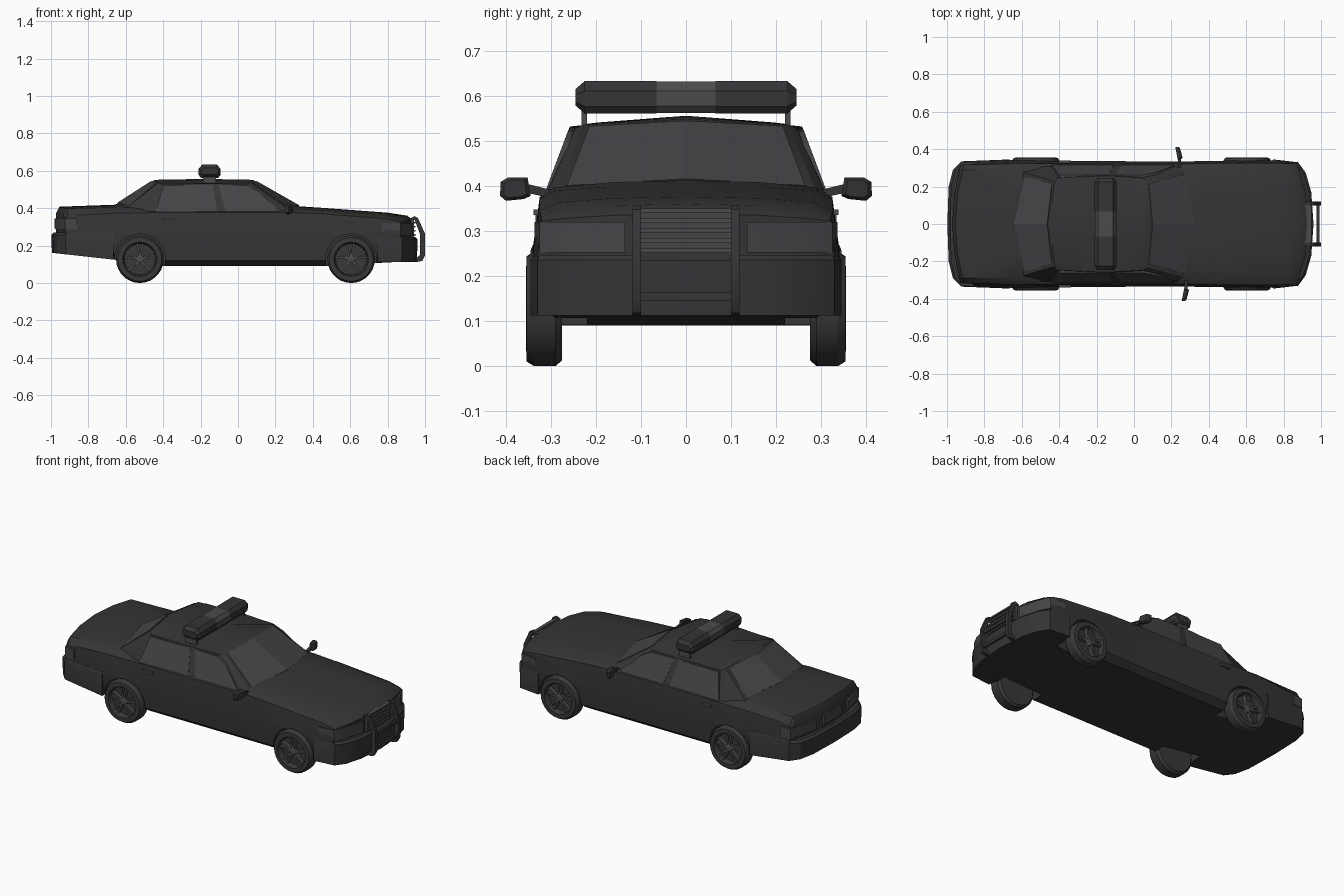
import bpy, bmesh
from math import cos, sin, pi

if "Cube" in bpy.data.objects:
    bpy.data.objects.remove(bpy.data.objects["Cube"])

def mat(name, c):
    m = bpy.data.materials.new(name)
    m.diffuse_color = (*c, 1)
    m.use_nodes = True
    m.node_tree.nodes["Principled BSDF"].inputs["Base Color"].default_value = m.diffuse_color
    return m

PAINT = mat("dark_paint", (0.035, 0.035, 0.037))
GLASS = mat("dark_glass", (0.06, 0.06, 0.065))
RUBBER = mat("rubber", (0.04, 0.04, 0.04))
METAL = mat("rim_metal", (0.07, 0.07, 0.07))

def finish(name, bm, m, smooth=True):
    bmesh.ops.remove_doubles(bm, verts=bm.verts, dist=1e-5)
    bmesh.ops.recalc_face_normals(bm, faces=bm.faces)
    me = bpy.data.meshes.new(name)
    bm.to_mesh(me)
    bm.free()
    ob = bpy.data.objects.new(name, me)
    bpy.context.collection.objects.link(ob)
    if m:
        me.materials.append(m)
    if smooth:
        bpy.ops.object.select_all(action='DESELECT')
        ob.select_set(True)
        bpy.context.view_layer.objects.active = ob
        bpy.ops.object.shade_smooth_by_angle(angle=0.5)
    return ob

def add_loft(bm, rings):
    """Closed rings of 3D points joined in order and capped at both ends."""
    vs = [[bm.verts.new(p) for p in r] for r in rings]
    n = len(vs[0])
    for a, b in zip(vs, vs[1:]):
        for i in range(n):
            bm.faces.new((a[i], a[(i + 1) % n], b[(i + 1) % n], b[i]))
    bm.faces.new(vs[0])
    bm.faces.new(vs[-1])

def solid(name, rings, m=PAINT, mirror=False):
    bm = bmesh.new()
    add_loft(bm, rings)
    if mirror:
        add_loft(bm, [[(x, -y, z) for x, y, z in r] for r in rings])
    return finish(name, bm, m)

def box(name, c, s, m=PAINT, mirror=False):
    x, y, z = (v / 2 for v in s)
    q = [(-x, -y), (x, -y), (x, y), (-x, y)]
    return solid(name, [[(c[0] + a, c[1] + b, c[2] + d) for a, b in q] for d in (-z, z)], m, mirror)

def full(half):
    """Half plan outline (first and last points on y = 0 or open) to a full one."""
    return half + [(x, -y) for x, y in reversed(half) if y > 1e-6]

# main body: half cross-sections along x, nose and tail bowed in plan
# x, bow, floor z, floor y, widest y, shoulder (y, z), top edge (y, z), centre z
SECTIONS = [
    (-0.972, 0.05, 0.17, 0.27, 0.330, 0.315, 0.345, 0.29, 0.365, 0.375),
    (-0.955, 0.05, 0.16, 0.28, 0.333, 0.315, 0.360, 0.29, 0.398, 0.408),
    (-0.62, 0.00, 0.12, 0.29, 0.342, 0.325, 0.375, 0.29, 0.405, 0.420),
    (-0.40, 0.00, 0.09, 0.29, 0.336, 0.322, 0.376, 0.30, 0.385, 0.415),
    (0.30, 0.00, 0.09, 0.29, 0.335, 0.322, 0.376, 0.295, 0.396, 0.412),
    (0.45, 0.00, 0.09, 0.29, 0.338, 0.325, 0.370, 0.29, 0.390, 0.402),
    (0.80, 0.02, 0.11, 0.29, 0.340, 0.325, 0.345, 0.28, 0.364, 0.376),
    (0.905, 0.06, 0.115, 0.28, 0.332, 0.322, 0.332, 0.27, 0.346, 0.360),
    (0.935, 0.07, 0.12, 0.27, 0.330, 0.320, 0.322, 0.27, 0.328, 0.338),
]
bm = bmesh.new()
for s in (1, -1):
    rows = []
    for X, bow, zb, yb, ym, ys, zs, yt, zt, zc in SECTIONS:
        half = [(0, zb), (.16, zb), (yb, zb), (ym - .008, zb + .03), (ym, .25),
                (ys, zs), (yt, zt), (.16, zc - .003), (0, zc)]
        sg = -1 if X > 0 else 1
        rows.append([bm.verts.new((X + sg * bow * (y / .33) ** 2, s * y, z)) for y, z in half])
    for a, b in zip(rows, rows[1:]):
        for i in range(8):
            bm.faces.new((a[i], a[i + 1], b[i + 1], b[i]))
    for r in (rows[0], rows[-1]):
        bm.faces.new([r[i] for i in (0, 1, 7, 8)])
        bm.faces.new(r[1:8])
body = finish("body", bm, PAINT)

# wheel arches cut out of the body
WHEELS = [(x, s) for x in (-0.525, 0.605) for s in (1, -1)]
bm = bmesh.new()
for wx, s in WHEELS:
    ring = [(wx + .136 * cos(2 * pi * i / 24), .127 + .136 * sin(2 * pi * i / 24)) for i in range(24)]
    add_loft(bm, [[(x, s * y, z) for x, z in ring] for y in (.22, .45)])
cutter = finish("arch_cutter", bm, None, False)
cutter.hide_render = True
cutter.hide_viewport = True
cut = body.modifiers.new("arches", 'BOOLEAN')
cut.operation = 'DIFFERENCE'
cut.solver = 'EXACT'
cut.object = cutter

# cabin: base ring, roof edge ring, crowned roof
base = [(.345, 0, .400), (.285, .29, .385), (.265, .315, .368), (-.10, .318, .368),
        (-.50, .313, .368), (-.605, .28, .395), (-.665, 0, .413)]
edge = [(.085, 0, .549), (.065, .228, .536), (.055, .246, .528), (-.15, .258, .532),
        (-.41, .246, .528), (-.425, .228, .537), (-.45, 0, .549)]
inner = [(-.18 + (x + .18) * .88, y * .86, z + .004) for x, y, z in edge]
bm = bmesh.new()
for s in (1, -1):
    rows = [[bm.verts.new((x, s * y, z)) for x, y, z in r] for r in (base, edge, inner)]
    for a, b in zip(rows, rows[1:]):
        for i in range(6):
            bm.faces.new((a[i], a[i + 1], b[i + 1], b[i]))
    top = bm.verts.new((-.18, 0, .556))
    for i in range(6):
        bm.faces.new((rows[2][i], rows[2][i + 1], top))
finish("cabin", bm, PAINT)

# side windows
def side_y(z):
    return .317 - (z - .368) * .375
for name, pts in {
    "front_side_window": [(-.105, .525), (.05, .522), (.11, .49), (.215, .385), (.20, .375), (-.065, .375)],
    "rear_side_window": [(-.135, .525), (-.40, .522), (-.44, .38), (-.43, .373), (-.11, .373)],
}.items():
    solid(name, [[(x, side_y(z) + d, z) for x, z in pts] for d in (-.02, .003)], GLASS, True)

# windscreen and rear window, each as a mirrored pair of slightly raised panes
def pane(name, lo, hi, d):
    quad = [lo[0], lo[1], hi[1], hi[0]]
    solid(name, [[(x + k * d, y, z + k * .003) for x, y, z in quad] for k in (-1, 1)], GLASS, True)
pane("windscreen", [(.325, 0, .413), (.272, .265, .398)], [(.098, 0, .542), (.078, .215, .530)], .002)
pane("rear_window", [(-.64, 0, .428), (-.582, .255, .410)], [(-.463, 0, .542), (-.437, .215, .530)], -.002)

# bumpers
def bumper(name, half, z0, z1):
    pl = full(half)
    solid(name, [[(x, y, z0(x)) for x, y in pl],
                 [(x * 1.003, y, z1 - .012) for x, y in pl],
                 [(x * .99, y * .985, z1) for x, y in pl]])
bumper("front_bumper", [(.957, 0), (.945, .17), (.915, .275), (.875, .33), (.745, .345)],
       lambda x: .112, .247)
bumper("rear_bumper", [(-.995, 0), (-.988, .20), (-.965, .29), (-.92, .335), (-.665, .345)],
       lambda x: .125 + (-.665 - x) * .11, .270)

# head lights and tail lights wrapping round the corners
head = [(.932, .135), (.898, .27), (.868, .326), (.77, .336), (.77, .28), (.88, .135)]
solid("headlight", [[(x, y, z) for x, y in head] for z in (.252, .320)], GLASS, True)
tail = [(-.976, .15), (-.945, .27), (-.925, .327), (-.86, .334), (-.86, .28), (-.92, .15)]
solid("taillight", [[(x, y, z) for x, y in tail] for z in (.285, .345)], GLASS, True)

# grille
box("grille_panel", (.925, 0, .295), (.03, .22, .10), GLASS)
for i in range(5):
    box(f"grille_slat_{i}", (.938, 0, .257 + i * .022), (.022, .20, .009), METAL)

# push bar
up = [(.955, .112), (.985, .118), (.999, .145), (.999, .265), (.962, .348), (.945, .357),
      (.918, .345), (.945, .335), (.974, .26), (.974, .15), (.950, .13)]
solid("push_bar_upright", [[(x, y, z) for x, z in up] for y in (.100, .119)], PAINT, True)
for i, (x, z) in enumerate([(.984, .155), (.984, .243)]):
    box(f"push_bar_rail_{i}", (x, 0, z), (.014, .21, .018))

# door handles and rear plate panel
box("door_handle", (-.37, .331, .342), (.065, .016, .012), METAL, True)
box("plate_panel", (-.974, 0, .318), (.012, .16, .055), GLASS)

# wing mirrors, slightly offset from each other
for side, s, mx in (("left", 1, .243), ("right", -1, .277)):
    out = [(.345, .378), (.352, .419), (.395, .419), (.412, .409), (.413, .378), (.400, .367), (.36, .371)]
    solid(f"{side}_mirror", [[(mx - (y - .36) * .2 + d, s * (.38 + (y - .38) * k), .394 + (z - .394) * k)
                              for y, z in out] for d, k in ((-.012, 1), (.004, 1), (.014, .75))])
    arm = [(.295, .372), (.355, .385), (.355, .405), (.295, .390)]
    solid(f"{side}_mirror_arm", [[(mx + d, s * y, z) for y, z in arm] for d in (-.008, .008)])

# roof light bar
def bar_ring(y, k):
    p = [(-.045, -.036), (.045, -.036), (.058, -.020), (.058, .014), (.040, .036),
         (-.040, .036), (-.058, .014), (-.058, -.020)]
    return [(-.152 + a * (.6 + .4 * k), y, .597 + b * k) for a, b in p]
solid("lightbar_lens", [bar_ring(.066, 1), bar_ring(.225, 1), bar_ring(.246, .5)], PAINT, True)
solid("lightbar_centre", [bar_ring(-.066, .98), bar_ring(.066, .98)], METAL)
box("lightbar_leg", (-.152, .226, .549), (.07, .012, .045), METAL, True)

# wheels: revolved tyre with recessed rim, hub and spokes
TYRE = [(0, .282), (.09, .275), (.115, .276), (.127, .290), (.127, .338), (.117, .354),
        (.092, .355), (.088, .350), (.083, .322), (0, .322)]
N = 28
for k, (wx, s) in enumerate(WHEELS):
    bm = bmesh.new()
    rows = [[bm.verts.new((wx + r * cos(2 * pi * i / N), s * y, .127 + r * sin(2 * pi * i / N)))
             for r, y in TYRE] for i in range(N)]
    for i in range(N):
        a, b = rows[i], rows[(i + 1) % N]
        for j in range(len(TYRE) - 1):
            f = [a[j], a[j + 1], b[j + 1], b[j]]
            if j == 0:
                f = f[:3]
                f[0] = rows[0][0]
                f = [rows[0][0], a[1], b[1]]
            if j == len(TYRE) - 2:
                f = [a[j], b[j], rows[0][-1]]
            bm.faces.new(f)
    bmesh.ops.delete(bm, geom=[v for v in bm.verts if not v.link_faces], context='VERTS')
    finish(f"tyre_{k}", bm, RUBBER)
    bm = bmesh.new()
    hub = [(cos(2 * pi * i / 10), sin(2 * pi * i / 10)) for i in range(10)]
    add_loft(bm, [[(wx + r * c, s * y, .127 + r * q) for c, q in hub]
                  for r, y in ((.022, .32), (.022, .343), (.014, .347))])
    for i in range(5):
        for da in (-.17, .17):
            t = 2 * pi * i / 5 + pi / 2 + da
            c, q = cos(t), sin(t)
            ends = [(.015, .005), (.086, .006)]
            add_loft(bm, [[(wx + r * c - w * o * q, s * y, .127 + r * q + w * o * c)
                           for o, y in ((-1, .32), (1, .32), (1, .343), (-1, .343))] for r, w in ends])
    finish(f"rim_{k}", bm, METAL, False)
